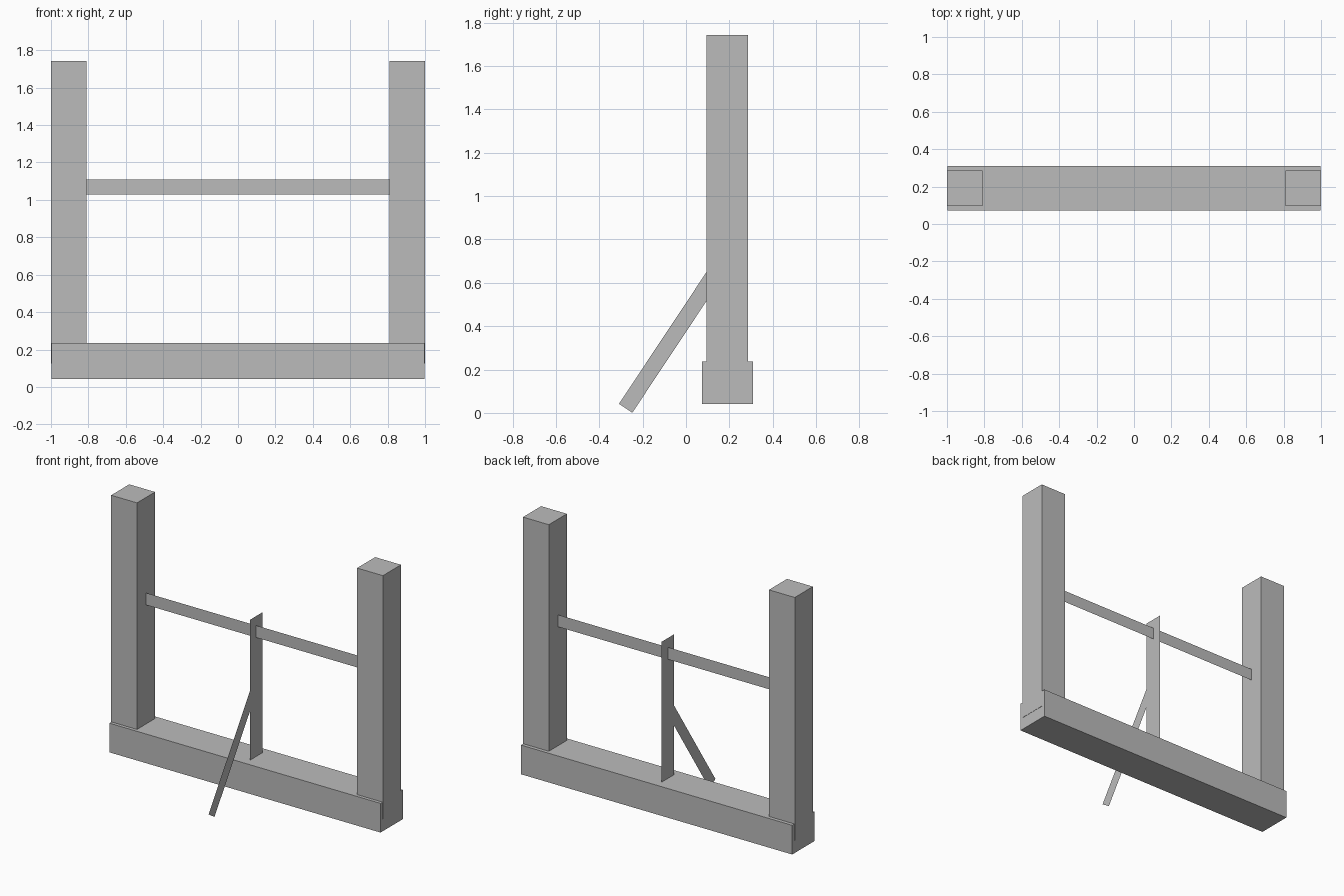
import bpy
import bmesh
import math
from mathutils import Vector

cube = bpy.data.objects.get("Cube")
if cube:
    bpy.data.objects.remove(cube, do_unlink=True)

# One plain grey for the whole frame
grey = bpy.data.materials.new("plain_grey")
grey.use_nodes = True
grey.diffuse_color = (0.5, 0.5, 0.5, 1)
grey.node_tree.nodes["Principled BSDF"].inputs["Base Color"].default_value = (0.5, 0.5, 0.5, 1)


def add_object(name, bm):
    mesh = bpy.data.meshes.new(name)
    bm.to_mesh(mesh)
    bm.free()
    mesh.materials.append(grey)
    obj = bpy.data.objects.new(name, mesh)
    bpy.context.collection.objects.link(obj)
    return obj


def box(name, low, high):
    low, high = Vector(low), Vector(high)
    bm = bmesh.new()
    bmesh.ops.create_cube(bm, size=1)
    bmesh.ops.scale(bm, vec=high - low, verts=bm.verts)
    bmesh.ops.translate(bm, vec=(low + high) / 2, verts=bm.verts)
    return add_object(name, bm)


def sheet(name, corner, side_a, side_b):
    """Flat rectangular board spanned by two sides from a corner."""
    corner, a, b = Vector(corner), Vector(side_a), Vector(side_b)
    bm = bmesh.new()
    bm.faces.new([bm.verts.new(p) for p in (corner, corner + a, corner + a + b, corner + b)])
    return add_object(name, bm)


# Base beam and the two pillars let into it
box("base_beam", (-0.998, 0.073, 0.042), (0.998, 0.309, 0.236))
for side, x in (("right", -0.905), ("left", 0.905)):
    box(side + "_pillar", (x - 0.095, 0.095, 0.125), (x + 0.095, 0.285, 1.743))

# Thin cross rail between the pillars
sheet("cross_rail", (-0.81, 0.19, 1.028), (1.62, 0, 0), (0, 0, 0.08))

# Thin middle post
sheet("middle_post", (0, 0.125, 0.2), (0, 0.133, 0), (0, 0, 0.97))

# Slanted brace leaning on the post
angle = math.radians(56.4)
along = Vector((0, math.cos(angle), math.sin(angle)))
across = Vector((0, math.sin(angle), -math.cos(angle)))
sheet("brace", (0, -0.309, 0.042), across * 0.074, along * 0.82)
